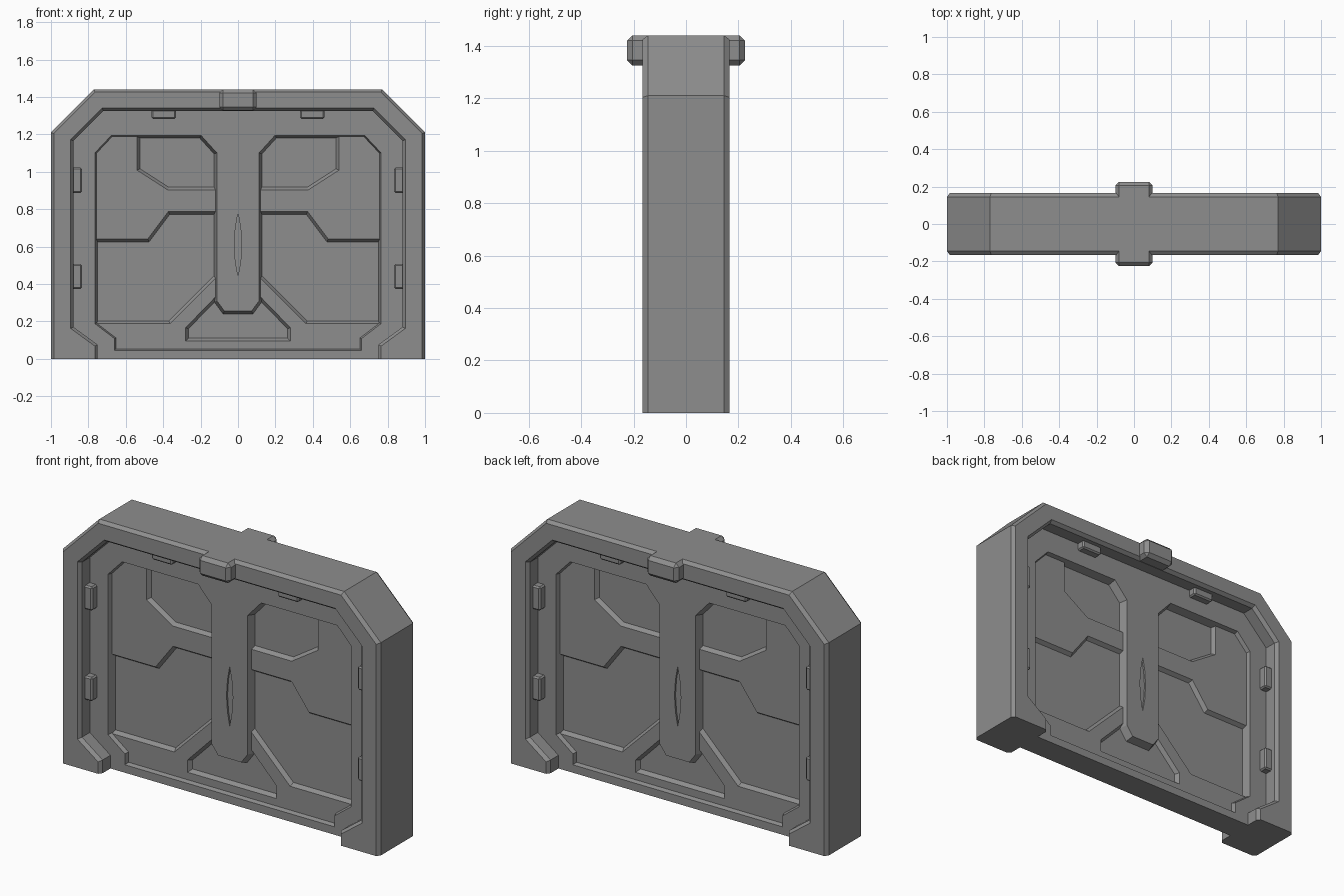
import bpy
import bmesh
from mathutils import Vector

cube = bpy.data.objects.get("Cube")
if cube:
    bpy.data.objects.remove(cube, do_unlink=True)

# One plain metal colour
GREY = (0.27, 0.27, 0.27, 1.0)
metal = bpy.data.materials.new("grey_metal")
metal.use_nodes = True
metal.diffuse_color = GREY
bsdf = next(n for n in metal.node_tree.nodes if n.type == 'BSDF_PRINCIPLED')
bsdf.inputs["Base Color"].default_value = GREY


def mirrored(half):
    """Close a half outline (x, z) with its reflection in x."""
    return half + [(-x, z) for x, z in reversed(half)]


def inset(points, width):
    """Move an outline inward by width, keeping the feet on the ground."""
    pts = [Vector(p) for p in points]
    n = len(pts)
    area = sum(pts[i - 1].cross(pts[i]) for i in range(n))
    side = 1 if area > 0 else -1
    result = []
    for i, p in enumerate(pts):
        a = (p - pts[i - 1]).normalized()
        b = (pts[(i + 1) % n] - p).normalized()
        na, nb = Vector((-a.y, a.x)), Vector((-b.y, b.x))
        q = p + (na + nb) * (side * width / (1 + na.dot(nb)))
        result.append((q.x, 0.0 if p.y == 0 else q.y))
    return result


def add_object(name, bm):
    mesh = bpy.data.meshes.new(name)
    bm.to_mesh(mesh)
    bm.free()
    mesh.materials.append(metal)
    obj = bpy.data.objects.new(name, mesh)
    bpy.context.collection.objects.link(obj)
    return obj


def plate(name, half_depth, *loops):
    """Two-sided slab; each loop is (outline, bevel width, bevel depth)."""
    bm = bmesh.new()
    caps = {0: [], 3: []}
    for points, width, depth in loops:
        face_line = inset(points, width)
        layers = [(face_line, -half_depth), (points, depth - half_depth),
                  (points, half_depth - depth), (face_line, half_depth)]
        rings = [[bm.verts.new((x, y, z)) for x, z in line] for line, y in layers]
        n = len(points)
        for low, high in zip(rings, rings[1:]):
            for i in range(n):
                j = (i + 1) % n
                bm.faces.new((low[i], low[j], high[j], high[i]))
        for k in caps:
            caps[k] += [bm.edges.get((rings[k][i - 1], rings[k][i])) for i in range(n)]
    for k, direction in ((0, -1), (3, 1)):
        bmesh.ops.triangle_fill(bm, edges=caps[k], use_beauty=True,
                                normal=(0, direction, 0))
    bmesh.ops.recalc_face_normals(bm, faces=bm.faces)
    return add_object(name, bm)


def block(name, centre, size, bevel):
    """Chamfered box."""
    bm = bmesh.new()
    bmesh.ops.create_cube(bm, size=1)
    for v in bm.verts:
        v.co = Vector([c + s * k for c, s, k in zip(centre, size, v.co)])
    bmesh.ops.bevel(bm, geom=bm.edges[:], offset=bevel, segments=1, affect='EDGES')
    return add_object(name, bm)


# Heavy outer arch with feet
arch = mirrored([(0.77, 1.44), (1, 1.21), (1, 0), (0.75, 0), (0.75, 0.075),
                 (0.88, 0.17), (0.88, 1.165), (0.72, 1.325)])
plate("outer_frame", 0.165, (arch, 0.015, 0.02))

# Door panel: border and centre post around one large window, with a slot
panel_edge = mirrored([(0.75, 1.4), (0.95, 1.2), (0.95, 0)])
window = mirrored([(0.08, 0.24), (0.128, 0.305), (0.128, 1.095), (0.205, 1.18),
                   (0.67, 1.18), (0.75, 1.095), (0.75, 0.195), (0.645, 0.115),
                   (0.645, 0.06)])
slot = [(0, 0.44), (0.014, 0.52), (0.02, 0.61), (0.014, 0.7),
        (0, 0.78), (-0.014, 0.7), (-0.02, 0.61), (-0.014, 0.52)]
plate("door_panel", 0.075, (panel_edge, 0, 0.02), (window, -0.015, 0.045),
      (slot, 0, 0.02))
plate("slot_floor", 0.065,
      ([(-0.04, 0.42), (0.04, 0.42), (0.04, 0.8), (-0.04, 0.8)], 0, 0.01))

# Deepest layer behind the window
plate("door_core", 0.03,
      ([(-0.8, 0.03), (0.8, 0.03), (0.8, 1.22), (-0.8, 1.22)], 0, 0.01))

# Raised stepped plates inside the window
upper = [(0.8, 0.625), (0.475, 0.625), (0.365, 0.772), (0.1, 0.772),
         (0.1, 0.917), (0.37, 0.917), (0.524, 1.016), (0.524, 1.21), (0.8, 1.21)]
for side, s in (("left", 1), ("right", -1)):
    plate(f"upper_plate_{side}", 0.052,
          ([(s * x, z) for x, z in upper], 0.015, 0.022))
lower = mirrored([(0.265, 0.11), (0.265, 0.16), (0.1, 0.33), (0.1, 0.473),
                  (0.37, 0.203), (0.8, 0.203), (0.8, 0.02)])
plate("lower_plate", 0.052, (lower, 0.015, 0.022))

# Clamp over the middle of the top beam
block("top_clamp", (0, 0, 1.383), (0.2, 0.45, 0.114), 0.02)

# Small lugs holding the panel in the frame, on both faces
for side, s in (("left", 1), ("right", -1)):
    for face, f in (("front", -1), ("back", 1)):
        for level, z in (("lower", 0.44), ("upper", 0.955)):
            block(f"{level}_lug_{side}_{face}", (s * 0.865, f * 0.085, z),
                  (0.06, 0.07, 0.135), 0.008)
        block(f"top_lug_{side}_{face}", (s * 0.397, f * 0.085, 1.31),
              (0.13, 0.07, 0.055), 0.008)
